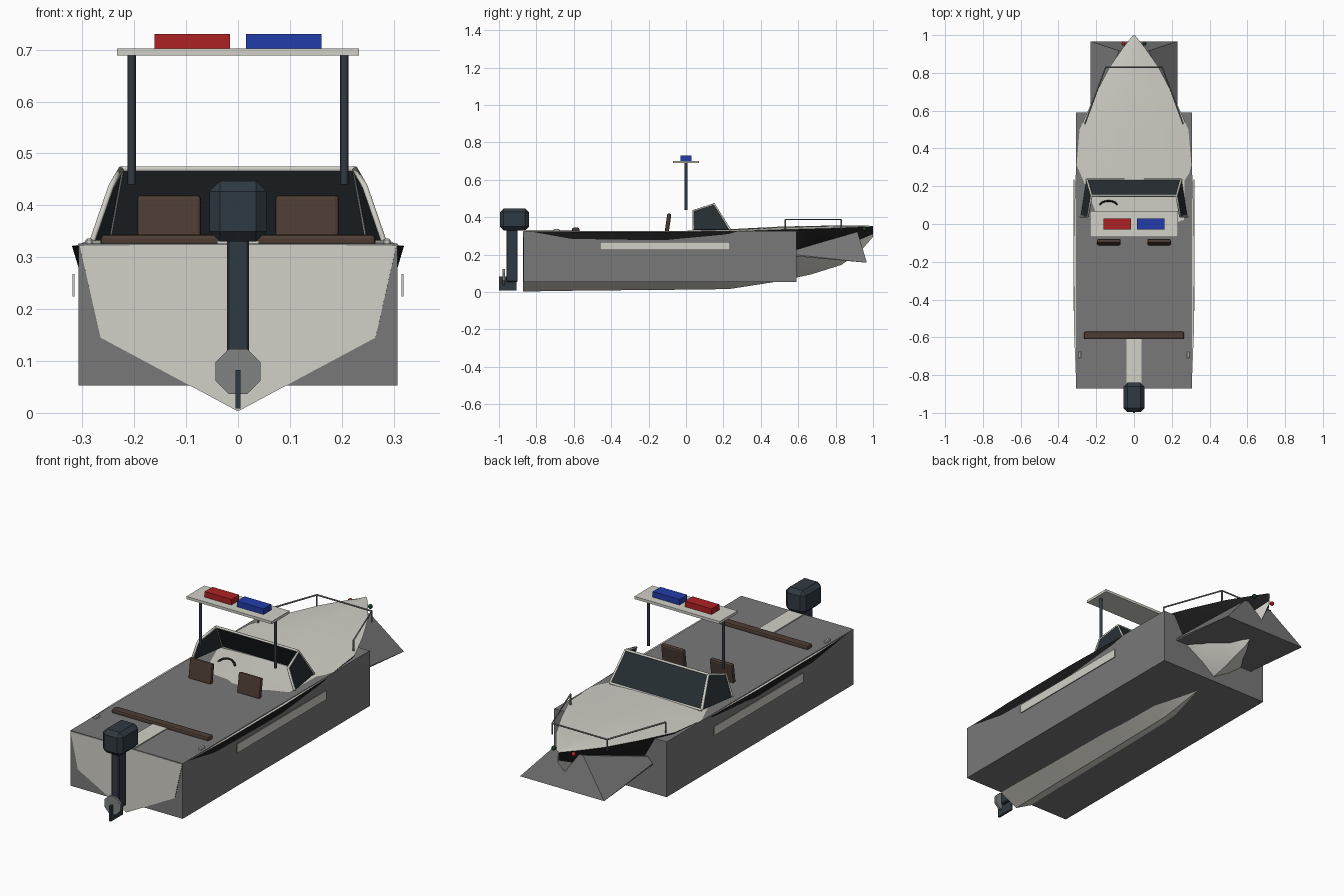
import bpy, bmesh, math
from mathutils import Vector

cube = bpy.data.objects.get("Cube")
if cube:
    bpy.data.objects.remove(cube, do_unlink=True)


def material(name, r, g, b):
    m = bpy.data.materials.new(name)
    m.use_nodes = True
    m.diffuse_color = (r, g, b, 1)
    m.node_tree.nodes["Principled BSDF"].inputs["Base Color"].default_value = (r, g, b, 1)
    return m


cream = material("cream", 0.64, 0.63, 0.57)
grey = material("mid grey", 0.19, 0.19, 0.19)
black = material("black", 0.012, 0.011, 0.012)
slate = material("slate", 0.03, 0.042, 0.055)
glass = material("dark glass", 0.02, 0.028, 0.034)
brown = material("brown", 0.075, 0.046, 0.034)
red = material("red", 0.42, 0.015, 0.018)
blue = material("blue", 0.016, 0.045, 0.4)
metal = material("metal grey", 0.22, 0.23, 0.23)
green = material("dark green", 0.01, 0.05, 0.02)


def add(name, bm, *mats):
    bmesh.ops.recalc_face_normals(bm, faces=bm.faces)
    me = bpy.data.meshes.new(name)
    bm.to_mesh(me)
    bm.free()
    for m in mats:
        me.materials.append(m)
    ob = bpy.data.objects.new(name, me)
    bpy.context.collection.objects.link(ob)
    return ob


def box(name, lo, hi, mat, bevel=0, segments=1):
    bm = bmesh.new()
    bmesh.ops.create_cube(bm, size=1)
    for v in bm.verts:
        v.co = Vector([l + (c + 0.5) * (h - l) for l, h, c in zip(lo, hi, v.co)])
    ob = add(name, bm, mat)
    if bevel:
        mod = ob.modifiers.new("bevel", "BEVEL")
        mod.width, mod.segments = bevel, segments
    return ob


def plate(name, points, mat, thickness=0.004):
    bm = bmesh.new()
    bm.faces.new([bm.verts.new(p) for p in points])
    ob = add(name, bm, mat)
    mod = ob.modifiers.new("thickness", "SOLIDIFY")
    mod.thickness, mod.offset = thickness, 0
    return ob


def tube(name, paths, radius, mat):
    cu = bpy.data.curves.new(name, "CURVE")
    cu.dimensions = "3D"
    cu.bevel_depth, cu.bevel_resolution, cu.use_fill_caps = radius, 1, True
    for path in paths:
        sp = cu.splines.new("POLY")
        sp.points.add(len(path) - 1)
        for p, co in zip(sp.points, path):
            p.co = (*co, 1)
    cu.materials.append(mat)
    ob = bpy.data.objects.new(name, cu)
    bpy.context.collection.objects.link(ob)
    return ob


def flip(points):
    return [(-x, y, z) for x, y, z in points]


# Hull lofted through stations: y, keel z, chine x, chine z, gunwale x, gunwale z, deck z
stations = [
    (-0.872, 0.003, 0.265, 0.145, 0.305, 0.322, 0.324),
    (-0.55, 0.008, 0.268, 0.147, 0.318, 0.322, 0.324),
    (-0.1, 0.012, 0.268, 0.15, 0.32, 0.322, 0.324),
    (0.23, 0.016, 0.255, 0.16, 0.311, 0.323, 0.336),
    (0.5, 0.058, 0.2, 0.175, 0.288, 0.333, 0.35),
    (0.67, 0.095, 0.135, 0.2, 0.213, 0.338, 0.354),
    (0.83, 0.145, 0.07, 0.245, 0.13, 0.343, 0.356),
    (0.93, 0.215, 0.03, 0.28, 0.06, 0.347, 0.356),
    (1.0, 0.295, 0.002, 0.31, 0.005, 0.35, 0.354),
]
bm = bmesh.new()
rings = []
for y, kz, cx, cz, gx, gz, dz in stations:
    half = [(cx, y, cz), (gx, y, gz), (gx * 0.55, y, gz + (dz - gz) * 0.75)]
    loop = [(0, y, kz)] + half + [(0, y, dz)] + flip(half)[::-1]
    rings.append([bm.verts.new(p) for p in loop])
for a, b in zip(rings, rings[1:]):
    for i in range(8):
        j = (i + 1) % 8
        f = bm.faces.new((a[i], a[j], b[j], b[i]))
        f.material_index = 1 if i in (1, 6) else 0   # topsides are black
bm.faces.new(rings[0])
bm.faces.new(rings[-1])
hull = add("hull", bm, cream, black)
bpy.context.view_layer.objects.active = hull
hull.select_set(True)
bpy.ops.object.shade_smooth_by_angle(angle=math.radians(25))
hull.select_set(False)

# Blocky grey body around the hull and the wedge below the bow
box("body_block", (-0.307, -0.87, 0.053), (0.307, 0.59, 0.326), grey)
bm = bmesh.new()
for s in (-1, 1):
    for p in ((0.23, 0.967, 0.157), (0.08, 0.917, 0.323), (0.23, 0.52, 0.207), (0.23, 0.52, 0.197)):
        bm.verts.new((s * p[0], p[1], p[2]))
bmesh.ops.convex_hull(bm, input=bm.verts)
bmesh.ops.dissolve_limit(bm, angle_limit=0.01, verts=bm.verts, edges=bm.edges)
add("bow_wedge", bm, grey)

# Stern deck strip, bench, side stripes, cleats, bow lights
box("stern_strip", (-0.04, -0.865, 0.31), (0.04, -0.59, 0.331), cream)
box("rear_bench", (-0.265, -0.61, 0.32), (0.265, -0.57, 0.344), brown, 0.008, 2)
for side, s, lamp in (("left", 1, green), ("right", -1, red)):
    x = s * 0.317
    box(side + "_side_stripe", (x - 0.002, -0.46, 0.224), (x + 0.002, 0.235, 0.268), cream)
    x = s * 0.287
    box(side + "_cleat", (x - 0.007, -0.71, 0.322), (x + 0.007, -0.675, 0.336), cream, 0.003)
    bm = bmesh.new()
    bmesh.ops.create_uvsphere(bm, u_segments=10, v_segments=6, radius=0.011)
    ob = add(side + "_bow_light", bm, lamp)
    ob.location = (s * 0.055, 0.955, 0.338)

# Seat backs, leaning towards the stern
for side, s in (("left", 1), ("right", -1)):
    ob = box(side + "_seat", (-0.062, -0.011, -0.05), (0.062, 0.011, 0.05), brown, 0.008, 2)
    ob.location = (s * 0.133, -0.096, 0.37)
    ob.rotation_euler.x = math.radians(-8)

# Windshield: front pane, side wings and light frame
a, b, c, d = (0.25, 0.235, 0.333), (0.225, 0.15, 0.47), (0.245, 0.04, 0.435), (0.28, 0.04, 0.333)
wing = [a, b, c, d]
plate("front_glass", [a, b] + flip([b, a]), glass)
plate("left_wing_glass", wing, glass)
plate("right_wing_glass", flip(wing), glass)
tube("windshield_frame", [[a, b, c, d], flip([a, b, c, d]), [b] + flip([b]), [a] + flip([a])], 0.006, cream)

# Steering wheel, tilted so that its top half shows
wheel = [(-0.135 + 0.045 * math.cos(t), 0.1 + 0.022 * math.sin(t), 0.322 + 0.025 * math.sin(t))
         for t in [i * math.tau / 20 for i in range(21)]]
tube("steering_wheel", [wheel], 0.005, black)

# Bow rail with posts
rail = [(0.26, 0.53, 0.388), (0.15, 0.83, 0.388)]
rail = rail + flip(rail)[::-1]
posts = [[p, (p[0], p[1], 0.333)] for p in rail]
tube("bow_rail", [rail] + posts, 0.004, metal)

# Light gantry
for side, s in (("left", 1), ("right", -1)):
    tube(side + "_gantry_post", [[(s * 0.205, 0, 0.44), (s * 0.205, 0, 0.692)]], 0.008, slate)
box("gantry_roof", (-0.233, -0.07, 0.689), (0.233, 0.07, 0.702), cream)
box("red_light", (-0.161, -0.03, 0.702), (-0.015, 0.03, 0.73), red)
box("blue_light", (0.015, -0.03, 0.702), (0.161, 0.03, 0.73), blue)

# Outboard engine
box("engine_cowl", (-0.055, -0.995, 0.33), (0.055, -0.84, 0.447), slate, 0.02)
box("engine_leg", (-0.021, -0.96, 0.055), (0.021, -0.9, 0.335), slate, 0.004)
box("engine_skeg", (-0.005, -1.0, 0.008), (0.005, -0.905, 0.083), slate)
bm = bmesh.new()
bmesh.ops.create_cone(bm, cap_ends=True, segments=8, radius1=0.047, radius2=0.047, depth=0.012)
propeller = add("propeller", bm, metal)
propeller.rotation_euler = (math.pi / 2, math.pi / 8, 0)
propeller.location = (0, -0.975, 0.08)
